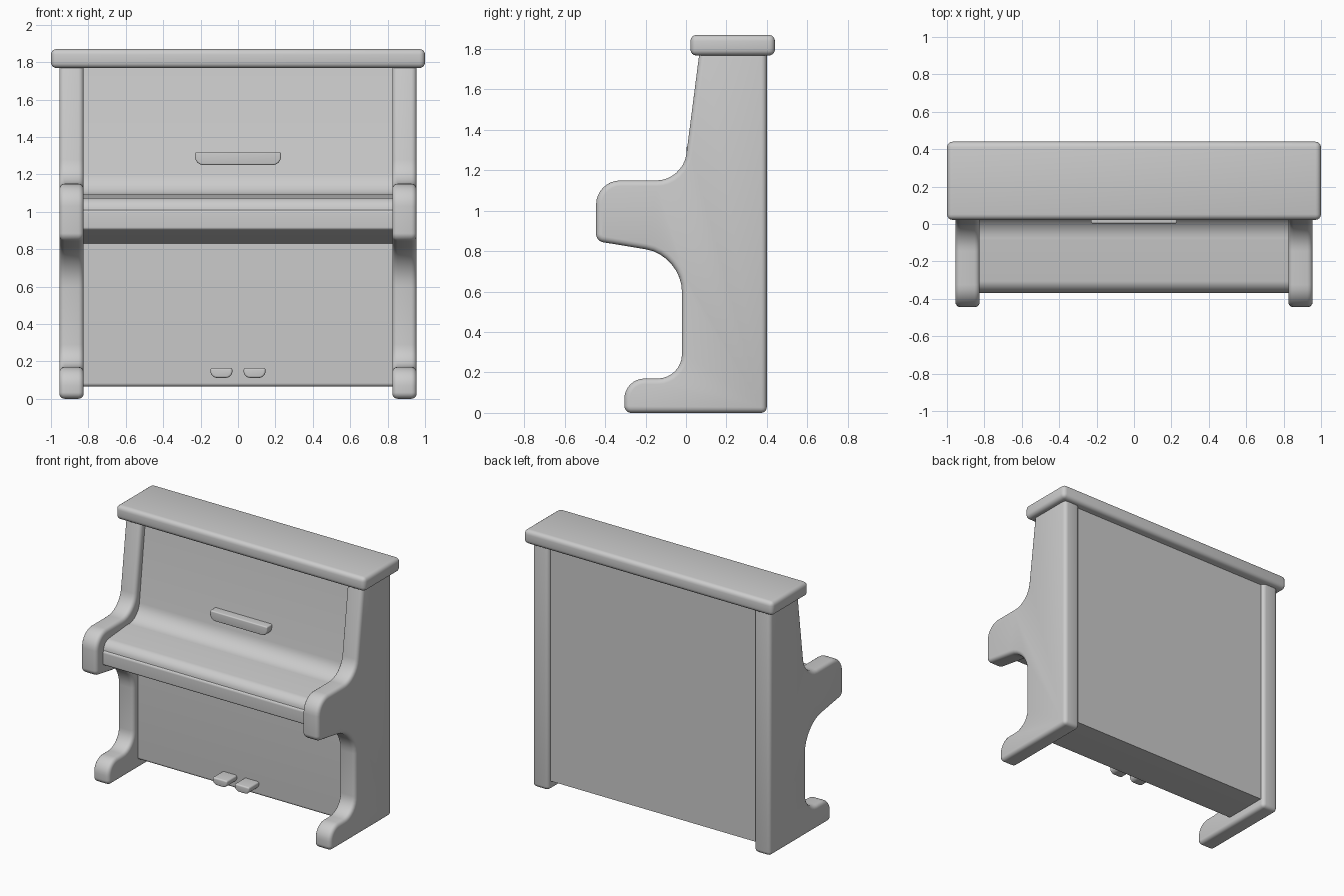
import bpy, bmesh, math
from mathutils import Vector

if "Cube" in bpy.data.objects:
    bpy.data.objects.remove(bpy.data.objects["Cube"])


def rounded(corners, steps=8):
    """Outline from (u, v, tangent length) corners; 0 keeps a corner sharp."""
    out = []
    n = len(corners)
    for i, (u, v, t) in enumerate(corners):
        c = Vector((u, v))
        if t == 0:
            out.append(c)
            continue
        a = c + (Vector(corners[i - 1][:2]) - c).normalized() * t
        b = c + (Vector(corners[(i + 1) % n][:2]) - c).normalized() * t
        h1, h2 = a.lerp(c, 0.55), b.lerp(c, 0.55)
        for k in range(steps + 1):
            s = k / steps
            r = 1 - s
            out.append(a * r**3 + h1 * 3 * r * r * s + h2 * 3 * r * s * s + b * s**3)
    return out


def prism(name, corners, axis, lo, hi, bevel=0.0, mirror=False):
    """Extrude an outline along x (outline in yz) or y (outline in xz)."""
    bm = bmesh.new()
    pts = rounded(corners)

    def place(p, d):
        return (d, p.x, p.y) if axis == 'x' else (p.x, d, p.y)

    rings = [[bm.verts.new(place(p, d)) for p in pts] for d in (lo, hi)]
    bm.faces.new(rings[0])
    bm.faces.new(rings[1])
    for i in range(len(pts)):
        bm.faces.new((rings[0][i - 1], rings[0][i], rings[1][i], rings[1][i - 1]))
    bmesh.ops.recalc_face_normals(bm, faces=bm.faces[:])
    if bevel:
        edges = [e for e in bm.edges if e.calc_face_angle(0) > math.radians(50)]
        bmesh.ops.bevel(bm, geom=edges, offset=bevel, segments=4, profile=0.5,
                        affect='EDGES', clamp_overlap=False)
    mesh = bpy.data.meshes.new(name)
    bm.to_mesh(mesh)
    bm.free()
    ob = bpy.data.objects.new(name, mesh)
    bpy.context.collection.objects.link(ob)
    bpy.ops.object.select_all(action='DESELECT')
    ob.select_set(True)
    bpy.context.view_layer.objects.active = ob
    bpy.ops.object.shade_smooth_by_angle(angle=math.radians(35))
    if mirror:
        mod = ob.modifiers.new("mirror", 'MIRROR')
        mod.use_mirror_merge = False
    return ob


# Side panels with arm and foot
prism("side_panel", [
    (0.40, 0, 0), (0.40, 1.81, 0), (0.07, 1.81, 0),
    (-0.015, 1.15, 0.13), (-0.445, 1.15, 0.12), (-0.445, 0.85, 0.035),
    (-0.02, 0.78, 0.18), (-0.02, 0.17, 0.12), (-0.305, 0.17, 0.10),
    (-0.305, 0, 0.035)], 'x', 0.825, 0.955, 0.028, mirror=True)

# Case: lower panel, upper panel and curved fallboard
prism("case", [
    (0.375, 0.065, 0), (0.375, 1.81, 0), (0.12, 1.81, 0),
    (0.035, 1.09, 0.11), (-0.10, 1.09, 0), (-0.10, 0.855, 0),
    (0.03, 0.83, 0), (0.03, 0.065, 0.02)], 'x', -0.83, 0.83)

# Keyboard lid resting on the key bed
prism("keyboard_lid", [
    (-0.08, 1.01, 0), (-0.08, 1.093, 0), (-0.355, 1.07, 0.05),
    (-0.365, 1.01, 0)], 'x', -0.83, 0.83)
prism("key_bed", [
    (0.05, 0.828, 0), (0.05, 1.01, 0), (-0.37, 1.01, 0.02),
    (-0.37, 0.905, 0.012)], 'x', -0.83, 0.83)

# Top lid
prism("top_lid", [
    (0.022, 1.768, 0), (0.44, 1.768, 0), (0.44, 1.87, 0), (0.022, 1.87, 0)],
    'x', -1.0, 1.0, 0.03)

# Music rest
prism("music_rest", [
    (-0.23, 1.32, 0.01), (0.23, 1.32, 0.01), (0.23, 1.25, 0.045),
    (-0.23, 1.25, 0.045)], 'y', 0.003, 0.09, 0.008)

# Pedals
prism("pedal", [
    (0.03, 0.165, 0.012), (0.147, 0.165, 0.012), (0.147, 0.112, 0.035),
    (0.03, 0.112, 0.035)], 'y', -0.085, 0.06, 0.01, mirror=True)
